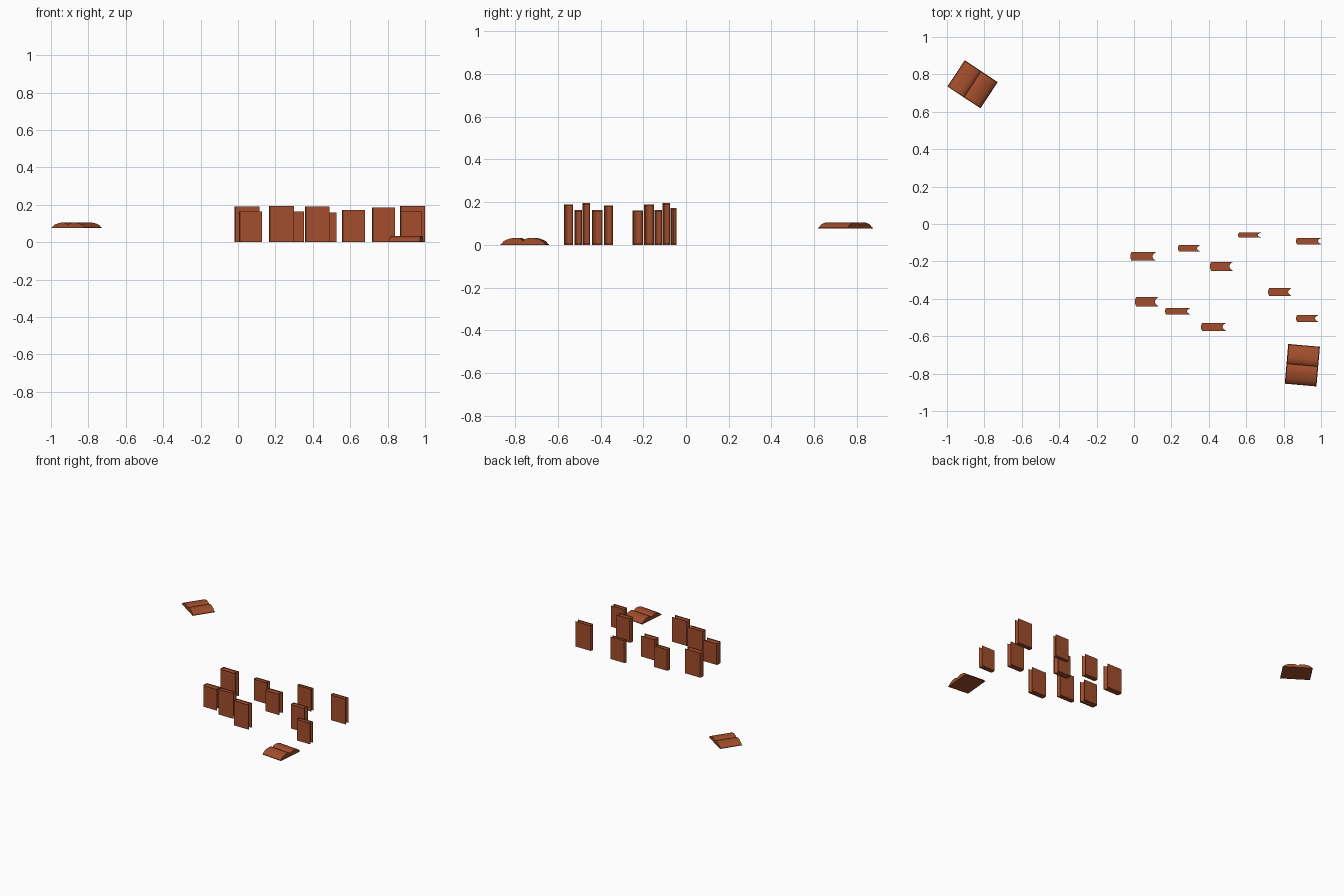
import bpy, bmesh, math
from mathutils import Matrix

if "Cube" in bpy.data.objects:
    bpy.data.objects.remove(bpy.data.objects["Cube"])

leather = bpy.data.materials.new("brown_leather")
leather.diffuse_color = (0.36, 0.075, 0.025, 1)
leather.use_nodes = True
leather.node_tree.nodes["Principled BSDF"].inputs["Base Color"].default_value = leather.diffuse_color


def add_prism(bm, outline, depth_from, depth_to):
    """Extrude a 2D outline along local z."""
    low = [bm.verts.new((a, b, depth_from)) for a, b in outline]
    high = [bm.verts.new((a, b, depth_to)) for a, b in outline]
    n = len(outline)
    bm.faces.new(low[::-1])
    bm.faces.new(high)
    for i in range(n):
        j = (i + 1) % n
        bm.faces.new((low[i], low[j], high[j], high[i]))


def finish(bm, name, matrix):
    bmesh.ops.recalc_face_normals(bm, faces=bm.faces)
    mesh = bpy.data.meshes.new(name)
    bm.to_mesh(mesh)
    bm.free()
    mesh.materials.append(leather)
    ob = bpy.data.objects.new(name, mesh)
    bpy.context.collection.objects.link(ob)
    ob.matrix_world = matrix
    bpy.context.view_layer.objects.active = ob
    ob.select_set(True)
    bpy.ops.object.shade_smooth_by_angle(angle=math.radians(30))
    ob.select_set(False)


def arc(x_edge, bulge, half, steps=8):
    """Shallow curve in y from +half to -half, bowed by bulge at the middle."""
    pts = []
    for i in range(steps + 1):
        t = 1 - 2 * i / steps
        pts.append((x_edge + bulge * (1 - t * t), half * t))
    return pts


def standing_book(i, x0, x1, y0, y1, height):
    half, w, t = (y1 - y0) / 2, x1 - x0, 0.003
    place = Matrix.Translation((x0, (y0 + y1) / 2, 0))
    # cover: two boards joined by a rounded spine
    outer = arc(0.006, -0.006, half)
    inner = arc(0.009, -0.006, half - t)
    cover = ([(w, half)] + outer + [(w, -half), (w, -half + t)]
             + inner[::-1] + [(w, half - t)])
    bm = bmesh.new()
    add_prism(bm, cover, 0, height)
    finish(bm, f"book_cover_{i}", place)
    # pages: hollow fore-edge, set in from top and bottom
    pages = inner + arc(w - 0.003, -0.013, half - t)[::-1]
    bm = bmesh.new()
    add_prism(bm, pages, 0.004, height - 0.004)
    finish(bm, f"book_pages_{i}", place)


def open_book(i, x, y, z, angle, width, length, height):
    # local x runs across the spread, local z of the prism runs along the fold
    place = (Matrix.Translation((x, y, z)) @ Matrix.Rotation(math.radians(angle), 4, 'Z')
             @ Matrix.Rotation(math.pi / 2, 4, 'X'))
    hw, hl = width / 2, length / 2
    bm = bmesh.new()
    add_prism(bm, [(-hw, 0), (hw, 0), (hw, 0.003), (-hw, 0.003)], -hl, hl)
    finish(bm, f"open_cover_{i}", place)
    curve = [(0, .55), (.04, .70), (.10, .84), (.20, .96), (.32, 1), (.46, .97),
             (.62, .86), (.76, .69), (.87, .50), (.97, .10)]
    right = [(u * hw, v * height) for u, v in curve]
    left = [(-u, v) for u, v in right[:0:-1]]
    bm = bmesh.new()
    add_prism(bm, left + right + [(.97 * hw, 0.002), (-.97 * hw, 0.002)],
              -hl + 0.003, hl - 0.003)
    finish(bm, f"open_pages_{i}", place)


# standing books: x range, y range, height
books = [
    (-0.02, 0.115, -0.196, -0.151, 0.19),
    (0.235, 0.353, -0.148, -0.112, 0.163),
    (0.406, 0.527, -0.25, -0.202, 0.16),
    (0.556, 0.678, -0.073, -0.045, 0.172),
    (0.866, 1.0, -0.109, -0.074, 0.195),
    (0.005, 0.128, -0.44, -0.391, 0.163),
    (0.166, 0.30, -0.485, -0.449, 0.195),
    (0.358, 0.49, -0.571, -0.529, 0.19),
    (0.717, 0.84, -0.384, -0.343, 0.185),
    (0.866, 0.984, -0.523, -0.487, 0.163),
]
for i, b in enumerate(books):
    standing_book(i, *b)

# two books lying open
open_book(0, 0.90, -0.755, 0.0, 85, 0.213, 0.17, 0.033)
open_book(1, -0.863, 0.747, 0.077, -33.5, 0.212, 0.168, 0.028)
